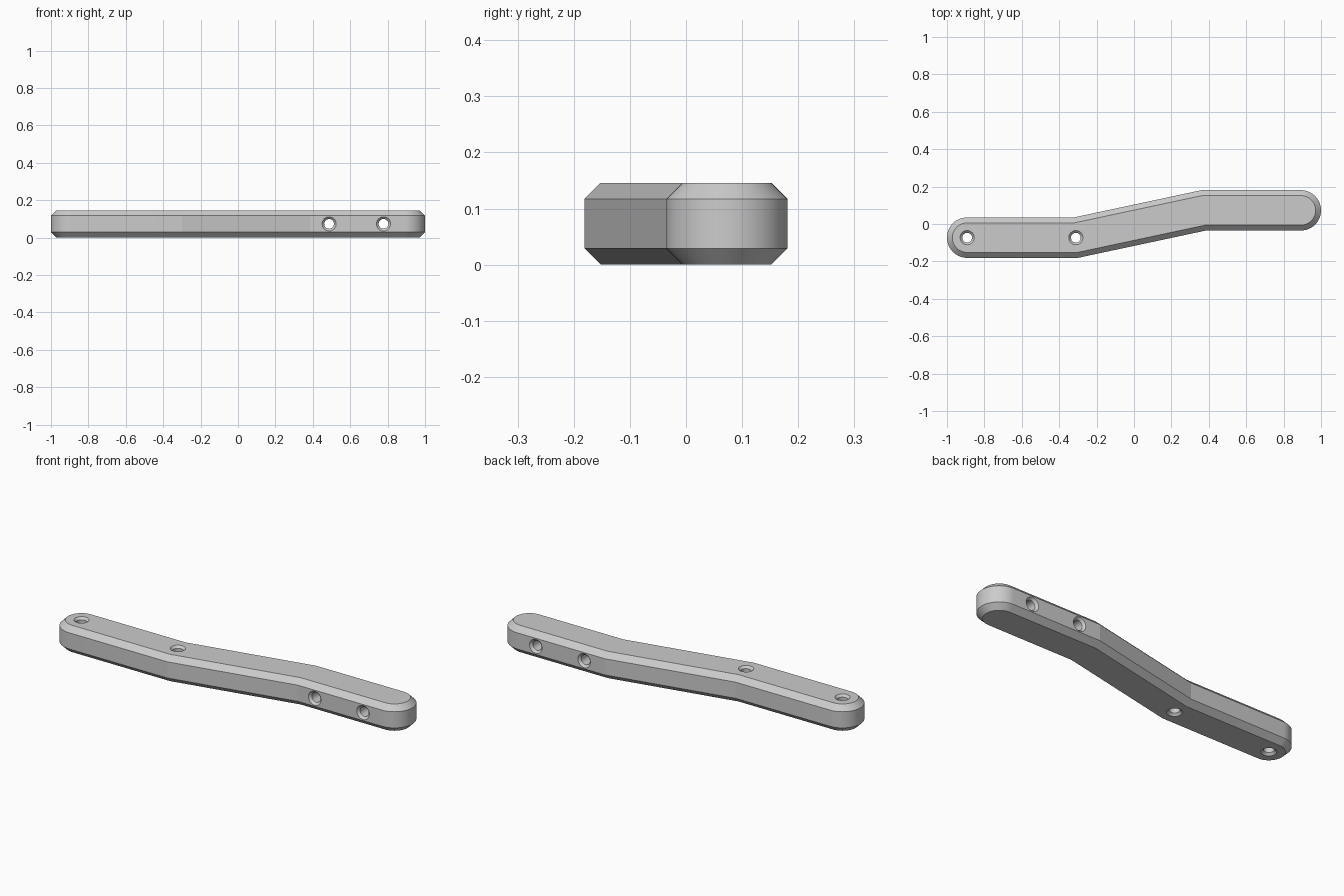
import bpy, bmesh
from math import pi, tan, atan2, cos, sin
from mathutils import Matrix

if "Cube" in bpy.data.objects:
    bpy.data.objects.remove(bpy.data.objects["Cube"])

R, H, CH = 0.108, 0.146, 0.029        # half width, thickness, chamfer
Y = 0.073                             # offset of each straight end
XE, X1, X2 = 0.892, -0.311, 0.373     # end centre, two bends
ARC = 32


def outline(r):
    """Cranked bar outline at half width r, counter-clockwise."""
    m = r * tan(atan2(2 * Y, X2 - X1) / 2)
    pts = [(X1 + m, -Y - r), (X2 + m, Y - r)]
    pts += [(XE + r * cos(a), Y + r * sin(a))
            for a in (-pi / 2 + pi * i / ARC for i in range(ARC + 1))]
    pts += [(X2 - m, Y + r), (X1 - m, -Y + r)]
    pts += [(-XE + r * cos(a), -Y + r * sin(a))
            for a in (pi / 2 + pi * i / ARC for i in range(ARC + 1))]
    return pts


def loft(name, rings):
    """Closed solid through a stack of equal rings."""
    bm = bmesh.new()
    loops = [[bm.verts.new(p) for p in ring] for ring in rings]
    for a, b in zip(loops, loops[1:]):
        n = len(a)
        for i in range(n):
            j = (i + 1) % n
            bm.faces.new((a[i], a[j], b[j], b[i]))
    bm.faces.new(loops[0][::-1])
    bm.faces.new(loops[-1])
    me = bpy.data.meshes.new(name)
    bm.to_mesh(me)
    bm.free()
    ob = bpy.data.objects.new(name, me)
    bpy.context.collection.objects.link(ob)
    return ob


# Chamfered cranked bar
levels = [(R - CH, 0), (R, CH), (R, H - CH), (R - CH, H)]
bar = loft("cranked_bar", [[(x, y, z) for x, y in outline(r)] for r, z in levels])


# Countersunk through holes
def drill(name, half, matrix, r=0.026, sink=0.012, n=32):
    out = 0.02
    prof = [(r + sink + out, -half - out), (r, -half + sink),
            (r, half - sink), (r + sink + out, half + out)]
    rings = [[(q * cos(2 * pi * i / n), q * sin(2 * pi * i / n), z)
              for i in range(n)] for q, z in prof]
    cutter = loft(name, rings)
    cutter.data.transform(matrix)
    mod = bar.modifiers.new(name, 'BOOLEAN')
    mod.operation, mod.solver, mod.object = 'DIFFERENCE', 'EXACT', cutter
    return cutter


cutters = [drill("vertical_hole", H / 2, Matrix.Translation((x, -Y, H / 2)))
           for x in (-XE, X1)]
cutters += [drill("side_hole", R, Matrix.Translation((x, Y, H / 2)) @ Matrix.Rotation(pi / 2, 4, 'X'))
            for x in (0.487, 0.778)]

# Apply the cuts, then remove the cutters
bpy.ops.object.select_all(action='DESELECT')
bar.select_set(True)
bpy.context.view_layer.objects.active = bar
for mod in list(bar.modifiers):
    bpy.ops.object.modifier_apply(modifier=mod.name)
for c in cutters:
    bpy.data.objects.remove(c, do_unlink=True)
bpy.ops.object.shade_smooth_by_angle(angle=pi / 18)
